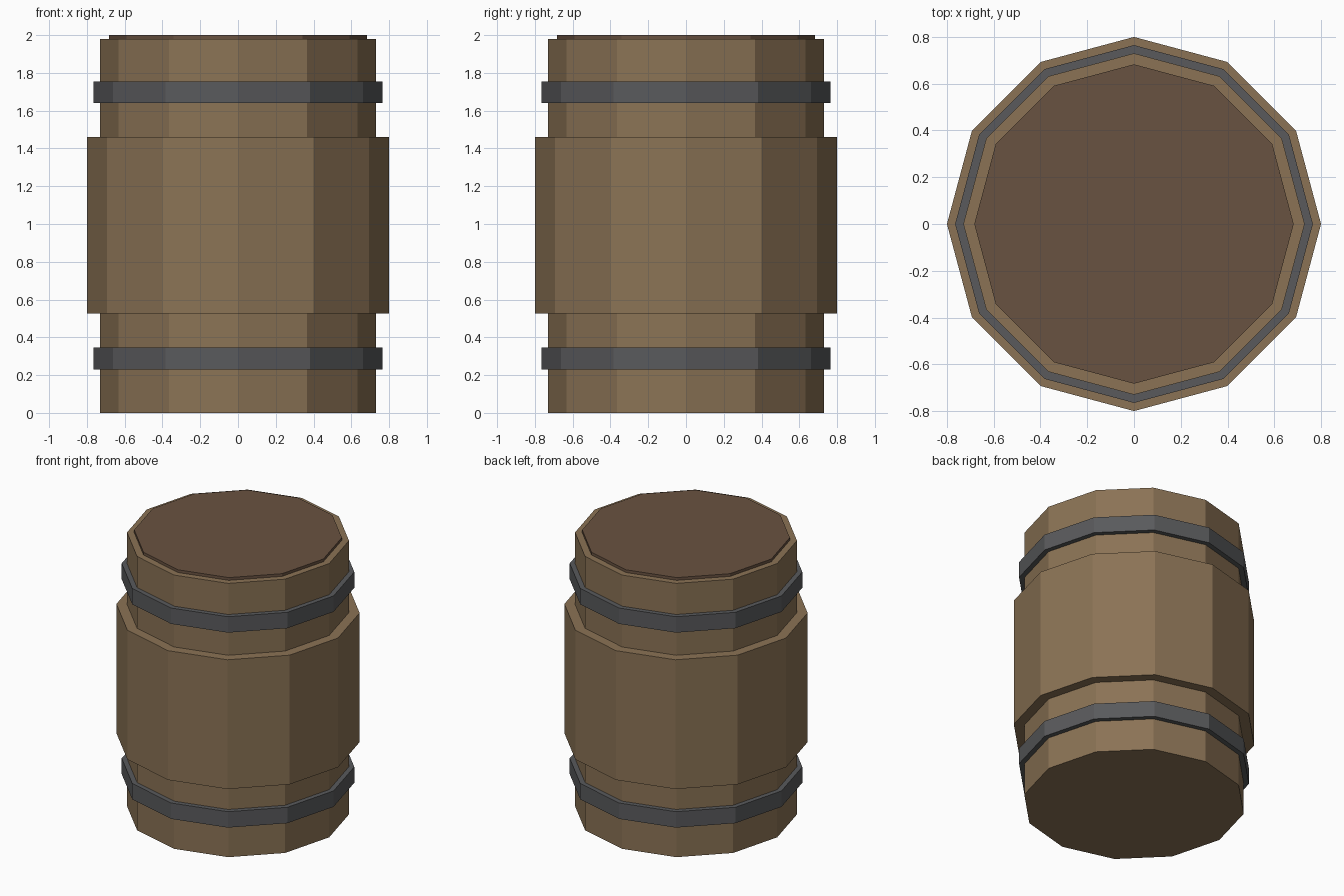
import bpy

cube = bpy.data.objects.get("Cube")
if cube:
    bpy.data.objects.remove(cube, do_unlink=True)


def make_material(name, color):
    mat = bpy.data.materials.new(name)
    mat.use_nodes = True
    rgba = (*color, 1.0)
    mat.diffuse_color = rgba
    bsdf = next(n for n in mat.node_tree.nodes if n.type == "BSDF_PRINCIPLED")
    bsdf.inputs["Base Color"].default_value = rgba
    return mat


oak = make_material("oak wood", (0.258, 0.171, 0.091))
dark_wood = make_material("dark lid wood", (0.141, 0.084, 0.052))
iron = make_material("iron", (0.100, 0.102, 0.107))


def drum(name, radius, bottom, top, mat):
    """Twelve-sided flat-shaded drum with corners on the x and y axes."""
    bpy.ops.mesh.primitive_cylinder_add(
        vertices=12, radius=radius, depth=top - bottom,
        location=(0, 0, (bottom + top) / 2))
    obj = bpy.context.object
    obj.name = name
    obj.data.materials.append(mat)
    return obj


# Wooden body and its wider middle
drum("barrel_body", 0.73, 0.0, 1.98, oak)
drum("barrel_belly", 0.80, 0.525, 1.46, oak)

# Iron hoops
drum("lower_hoop", 0.765, 0.23, 0.345, iron)
drum("upper_hoop", 0.765, 1.64, 1.755, iron)

# Lid set into the top
drum("lid", 0.683, 1.94, 2.0, dark_wood)
